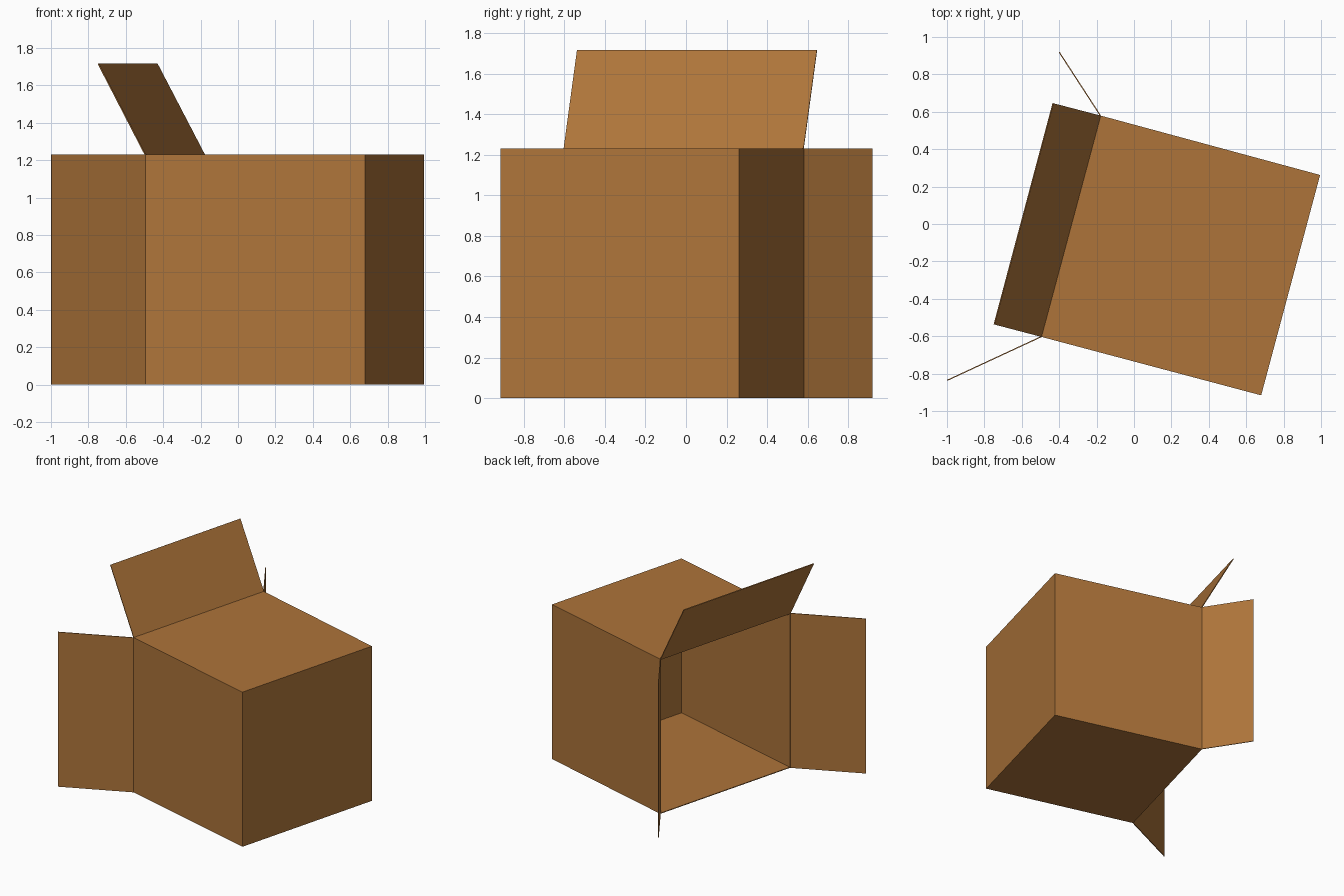
import bpy, bmesh
from mathutils import Vector

if "Cube" in bpy.data.objects:
    bpy.data.objects.remove(bpy.data.objects["Cube"])

# Single cardboard colour
card = bpy.data.materials.new("cardboard brown")
card.diffuse_color = (0.42, 0.175, 0.042, 1)
card.use_nodes = True
card.node_tree.nodes["Principled BSDF"].inputs["Base Color"].default_value = card.diffuse_color

H, T = 1.23, 0.006          # box height and board thickness
A = Vector((-0.18, 0.58))   # opening edge, back
B = Vector((0.995, 0.262))
C = Vector((0.68, -0.916))
D = Vector((-0.497, -0.603))  # opening edge, front


def sheet(name, polys, offset):
    """Thin cardboard made from corner-sharing polygons."""
    bm = bmesh.new()
    cache = {}
    for poly in polys:
        verts = []
        for p in poly:
            key = tuple(round(c, 4) for c in p)
            if key not in cache:
                cache[key] = bm.verts.new(p)
            verts.append(cache[key])
        bm.faces.new(verts)
    me = bpy.data.meshes.new(name)
    bm.to_mesh(me)
    bm.free()
    me.materials.append(card)
    ob = bpy.data.objects.new(name, me)
    bpy.context.collection.objects.link(ob)
    mod = ob.modifiers.new("board", 'SOLIDIFY')
    mod.thickness, mod.offset = T, offset
    mod.use_even_offset = True
    return ob


def at(p, z):
    return (p.x, p.y, z)


def wall(p, q):
    return [at(p, 0), at(q, 0), at(q, H), at(p, H)]


# Box lying on its side, open between D and A; normals point outward
sheet("box_body", [
    wall(D, C), wall(C, B), wall(B, A),
    [at(p, H) for p in (D, C, B, A)],
    [at(p, 0) for p in (A, B, C, D)],
], -1)

# Swung-open side flaps
sheet("front_side_flap", [wall(Vector((-0.999, -0.836)), D)], 0)
sheet("back_side_flap", [wall(A, Vector((-0.40, 0.919)))], 0)

# Raised upper flap
sheet("upper_flap", [[at(D, H), at(A, H), (-0.433, 0.646, 1.716), (-0.748, -0.537, 1.716)]], 0)
